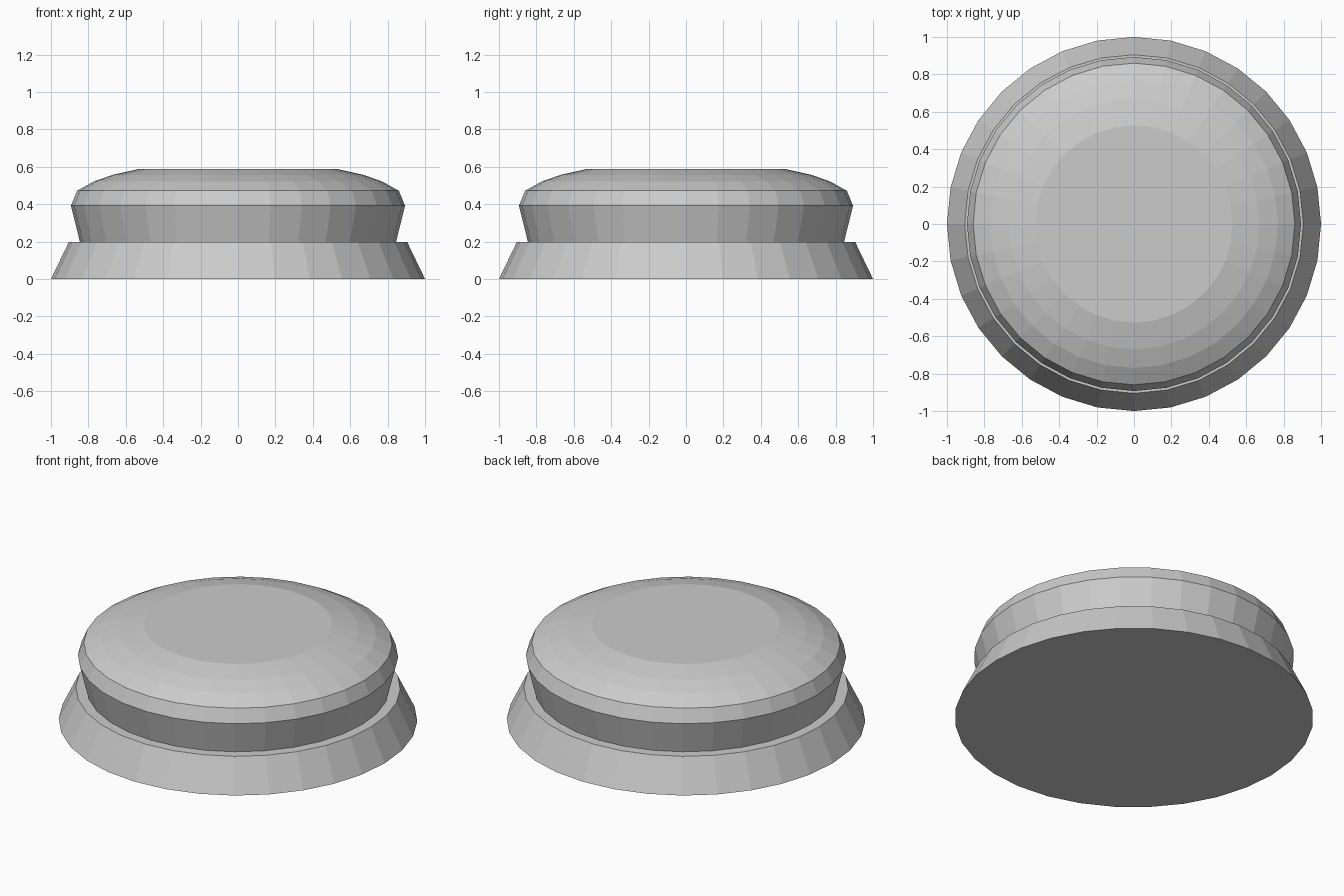
import bpy, bmesh
from math import cos, sin, tau

if "Cube" in bpy.data.objects:
    bpy.data.objects.remove(bpy.data.objects["Cube"])

SIDES = 32


def lathe(name, profile, close_bottom=True):
    """Spin (radius, height) points around z, capping the ends with flat faces."""
    bm = bmesh.new()
    rings = [[bm.verts.new((r * cos(tau * i / SIDES), r * sin(tau * i / SIDES), z))
              for i in range(SIDES)] for r, z in profile]
    for low, high in zip(rings, rings[1:]):
        for i in range(SIDES):
            j = (i + 1) % SIDES
            bm.faces.new((low[i], low[j], high[j], high[i]))
    bm.faces.new(rings[-1])
    if close_bottom:
        bm.faces.new(rings[0][::-1])
    mesh = bpy.data.meshes.new(name)
    bm.to_mesh(mesh)
    bm.free()
    obj = bpy.data.objects.new(name, mesh)
    bpy.context.collection.objects.link(obj)
    return obj


# Tapered base with a flat top ledge
lathe("base", [(1.0, 0.0), (0.905, 0.197)])

# Flared neck, rim and shallow domed top, resting on the base
lathe("domed_cap", [(0.845, 0.197), (0.893, 0.392), (0.86, 0.472), (0.77, 0.522),
                    (0.67, 0.557), (0.527, 0.589)], close_bottom=False)
